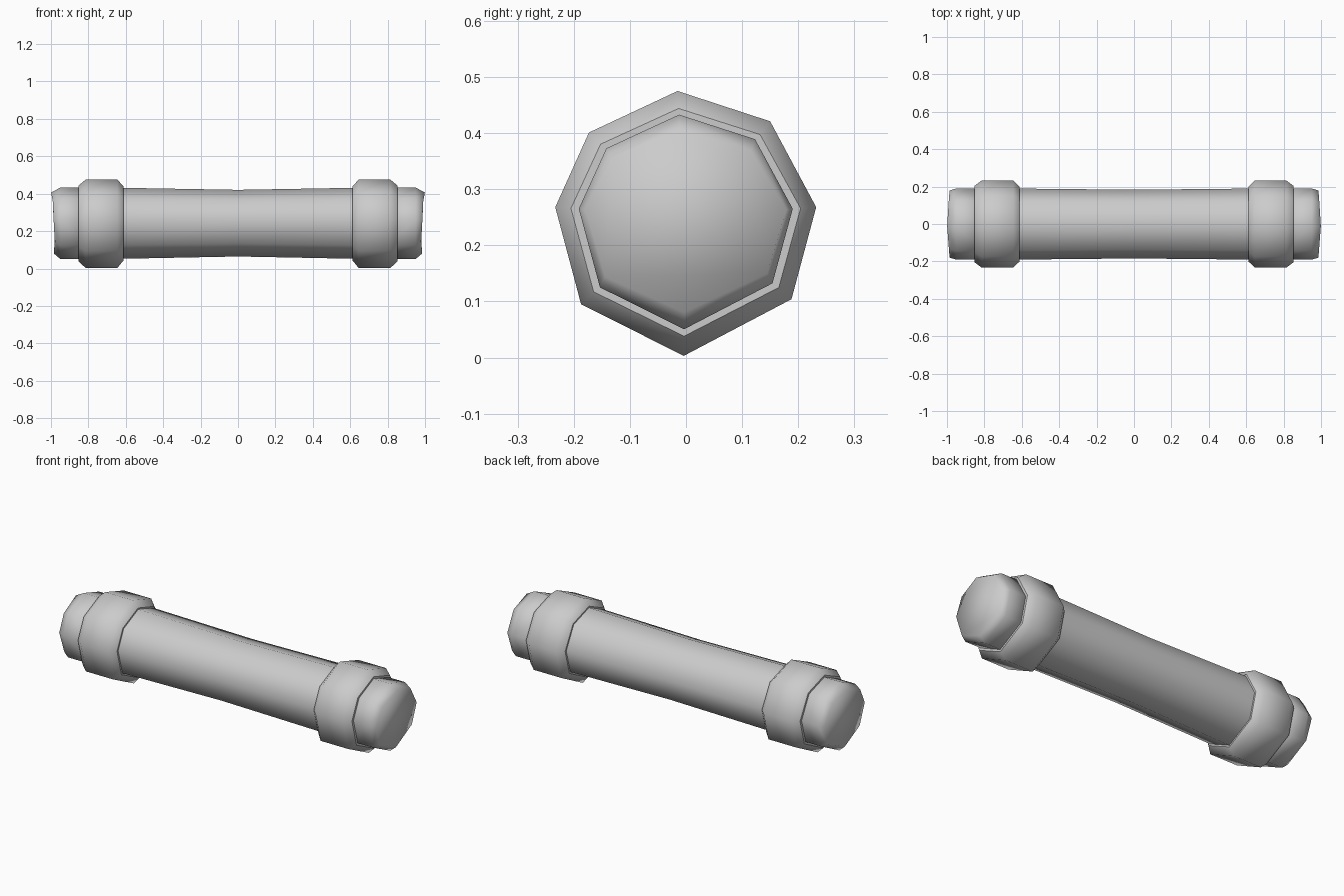
import bpy
import bmesh

cube = bpy.data.objects.get("Cube")
if cube:
    bpy.data.objects.remove(cube)

metal = bpy.data.materials.new("grey metal")
metal.use_nodes = True
colour = (0.6, 0.6, 0.6, 1)
metal.diffuse_color = colour
metal.node_tree.nodes["Principled BSDF"].inputs["Base Color"].default_value = colour

# Uneven eight-sided cross-section (y, z), measured from the axis
AXIS_Z = 0.253
SECTION = [(-0.015, 0.222), (0.15, 0.168), (0.232, 0.015), (0.188, -0.149),
           (-0.004, -0.25), (-0.187, -0.158), (-0.233, 0.015), (-0.173, 0.148)]


def loft(name, rings, side=1, sharp_ends=False, domed_end=False):
    """Skin rings of (x, y scale, z scale) along the x axis."""
    bm = bmesh.new()
    loops = []
    for i, (x, sy, sz) in enumerate(rings):
        loop = []
        for y, z in SECTION:
            px = x
            if domed_end and i == len(rings) - 1:
                px -= 0.06 * abs(y) + 0.06 * max(0, -z)
            loop.append(bm.verts.new((side * px, y * sy, AXIS_Z + z * sz)))
        loops.append(loop)
    n = len(SECTION)
    for a, b in zip(loops, loops[1:]):
        for k in range(n):
            j = (k + 1) % n
            bm.faces.new((a[k], a[j], b[j], b[k]))
    ends = [bm.faces.new(loops[0]), bm.faces.new(loops[-1])]
    bmesh.ops.recalc_face_normals(bm, faces=bm.faces[:])
    for face in bm.faces:
        face.smooth = True
    if sharp_ends:
        for face in ends:
            for edge in face.edges:
                edge.smooth = False
    mesh = bpy.data.meshes.new(name)
    bm.to_mesh(mesh)
    bm.free()
    mesh.materials.append(metal)
    obj = bpy.data.objects.new(name, mesh)
    bpy.context.collection.objects.link(obj)


# Shaft with a slightly slimmer waist
loft("shaft", [(-0.7, 0.82, 0.81), (0, 0.79, 0.755), (0.7, 0.82, 0.81)],
     sharp_ends=True)

# Collar and rounded end cap on both ends
for label, side in (("left", 1), ("right", -1)):
    loft(label + "_collar",
         [(0.612, 0.86, 0.84), (0.645, 1, 1), (0.815, 1, 1), (0.852, 0.88, 0.86)],
         side, sharp_ends=True)
    loft(label + "_end_cap",
         [(0.8, 0.82, 0.81), (0.95, 0.82, 0.81), (1, 0.77, 0.69)],
         side, domed_end=True)
